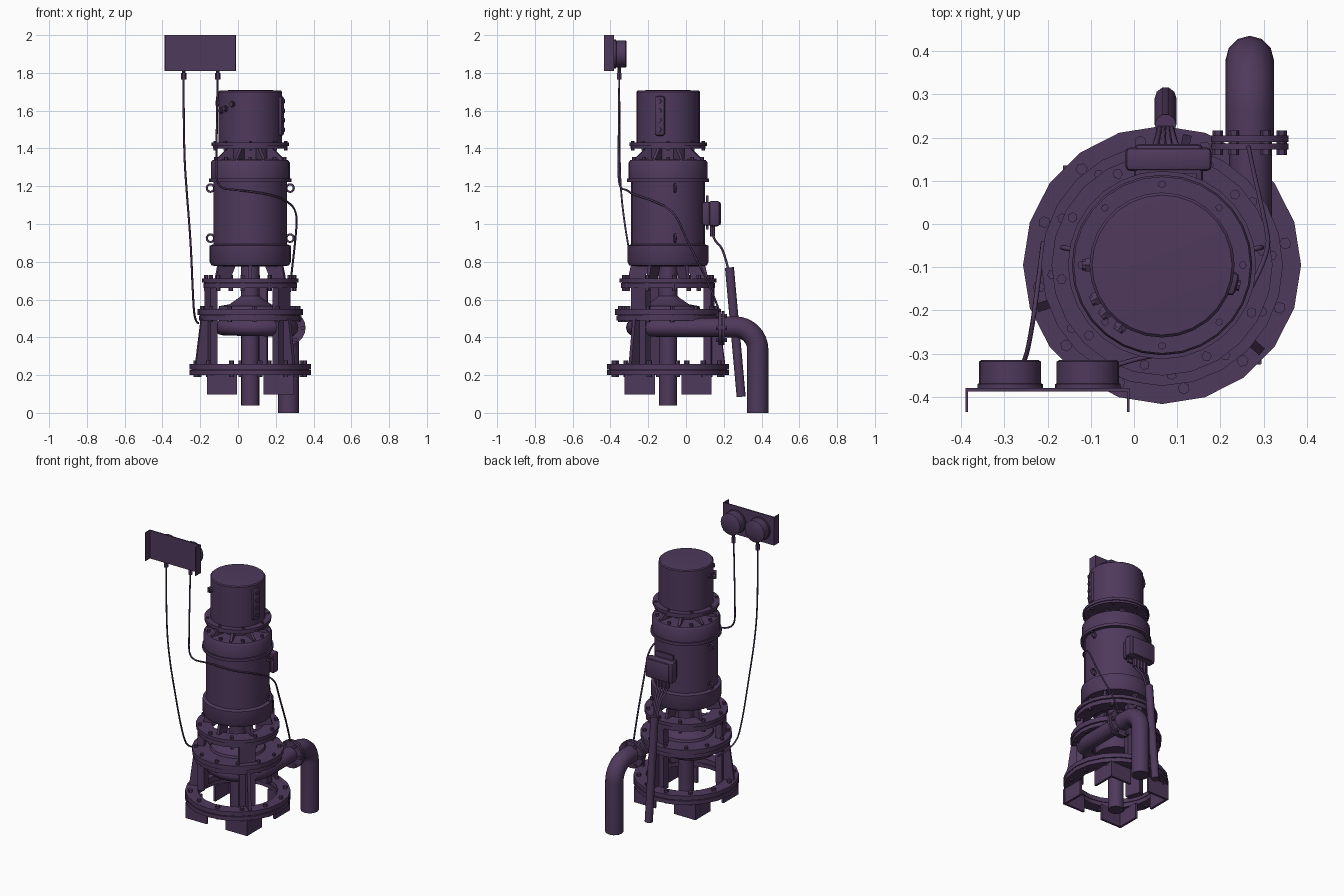
import bpy, bmesh
from math import cos, sin, pi, radians
from mathutils import Matrix, Vector

cube = bpy.data.objects.get("Cube")
if cube:
    bpy.data.objects.remove(cube)

# One paint for the whole machine
paint = bpy.data.materials.new("dark purple paint")
colour = (0.078, 0.041, 0.107, 1)
paint.diffuse_color = colour
paint.use_nodes = True
paint.node_tree.nodes["Principled BSDF"].inputs["Base Color"].default_value = colour

AXIS = Matrix.Translation((0.065, -0.095, 0))  # vertical axis of the pump


def polar(deg, r=0.0, z=0.0):
    return AXIS @ Matrix.Rotation(radians(deg), 4, 'Z') @ Matrix.Translation((r, 0, z))


def finish(name, bm, matrix=Matrix.Identity(4), smooth=True):
    bmesh.ops.recalc_face_normals(bm, faces=bm.faces)
    mesh = bpy.data.meshes.new(name)
    bm.to_mesh(mesh)
    bm.free()
    mesh.transform(matrix)
    mesh.materials.append(paint)
    obj = bpy.data.objects.new(name, mesh)
    bpy.context.collection.objects.link(obj)
    if smooth:
        bpy.ops.object.select_all(action='DESELECT')
        obj.select_set(True)
        bpy.context.view_layer.objects.active = obj
        bpy.ops.object.shade_smooth_by_angle(angle=radians(35))
    return obj


def lathe(name, profile, sides=28, matrix=AXIS, closed=False):
    """Revolve (radius, height) points; closed profiles make rings."""
    bm = bmesh.new()
    rings = [[bm.verts.new((r * cos(2 * pi * i / sides), r * sin(2 * pi * i / sides), z))
              for i in range(sides)] for r, z in profile]
    pairs = list(zip(rings, rings[1:]))
    if closed:
        pairs.append((rings[-1], rings[0]))
    else:
        bm.faces.new(rings[0])
        bm.faces.new(rings[-1])
    for a, b in pairs:
        for i in range(sides):
            j = (i + 1) % sides
            bm.faces.new((a[i], a[j], b[j], b[i]))
    return finish(name, bm, matrix)


def ring(name, r_in, r_out, z0, z1, sides=28):
    return lathe(name, [(r_in, z0), (r_out, z0), (r_out, z1), (r_in, z1)], sides, closed=True)


def rod(name, r, z0, z1, sides=20, matrix=AXIS):
    return lathe(name, [(r, z0), (r, z1)], sides, matrix)


def block(name, size, matrix, bevel=0.0):
    bm = bmesh.new()
    bmesh.ops.create_cube(bm, size=1, matrix=Matrix.Diagonal((*size, 1)))
    if bevel:
        bmesh.ops.bevel(bm, geom=bm.edges[:], offset=bevel, segments=2, affect='EDGES', profile=0.5)
    return finish(name, bm, matrix, bevel > 0)


def rib(name, outline, thick, deg):
    """Upright radial plate from a (radius, height) outline."""
    bm = bmesh.new()
    face = bm.faces.new([bm.verts.new((r, -thick / 2, z)) for r, z in outline])
    grown = bmesh.ops.extrude_face_region(bm, geom=[face])["geom"]
    bmesh.ops.translate(bm, vec=(0, thick, 0),
                        verts=[v for v in grown if isinstance(v, bmesh.types.BMVert)])
    return finish(name, bm, polar(deg), False)


def tube(name, points, r, kind='POLY', radii=None, res=3):
    curve = bpy.data.curves.new(name, 'CURVE')
    curve.dimensions = '3D'
    curve.bevel_depth, curve.bevel_resolution = r, res
    curve.use_fill_caps = True
    curve.resolution_u = 5
    spline = curve.splines.new(kind)
    spline.points.add(len(points) - 1)
    for i, p in enumerate(points):
        spline.points[i].co = (*p, 1)
        spline.points[i].radius = radii[i] if radii else 1
    if kind == 'NURBS':
        spline.order_u = 3
        spline.use_endpoint_u = True
    curve.materials.append(paint)
    obj = bpy.data.objects.new(name, curve)
    bpy.context.collection.objects.link(obj)
    return obj


def bolts(name, count, r, z0, z1, size=0.012, start=0):
    for i in range(count):
        rod(name, size, z0, z1, 6, polar(start + i * 360 / count, r))


# Base ring with angle-iron feet
ring("base_ring_lower", 0.245, 0.322, 0.20, 0.226, 20)
ring("base_ring_upper", 0.245, 0.322, 0.231, 0.26, 20)
ring("base_ring_gasket", 0.25, 0.312, 0.222, 0.235, 20)
bolts("base_bolt", 12, 0.29, 0.19, 0.277, 0.014, 10)
for sx in (-1, 1):
    for sy in (-1, 1):
        block("foot_side_plate", (0.015, 0.16, 0.105), AXIS @ Matrix.Translation((sx * 0.222, sy * 0.15, 0.15)))
        block("foot_end_plate", (0.16, 0.015, 0.105), AXIS @ Matrix.Translation((sx * 0.15, sy * 0.222, 0.15)))

# Three support legs with outer gussets, continued above the pump plate
for deg in (-41, 79, 199):
    block("support_leg", (0.04, 0.1, 0.42), polar(deg, 0.22, 0.46))
    rib("leg_gusset", [(0.23, 0.255), (0.307, 0.255), (0.275, 0.5), (0.23, 0.5)], 0.02, deg)

# Pump plate, cover and upper flange
rod("pump_plate_lower", 0.272, 0.49, 0.515, 24)
rod("pump_plate_upper", 0.28, 0.518, 0.55, 24)
rod("pump_plate_gasket", 0.265, 0.51, 0.52, 24)
bolts("pump_plate_bolt", 12, 0.255, 0.482, 0.565, start=5)
lathe("pump_cover", [(0.17, 0.55), (0.165, 0.565), (0.11, 0.575), (0.06, 0.61), (0.05, 0.62)])
ring("upper_flange_lower", 0.16, 0.248, 0.66, 0.687, 24)
ring("upper_flange_top", 0.16, 0.256, 0.69, 0.712, 24)
ring("upper_flange_gasket", 0.165, 0.24, 0.68, 0.695, 24)
bolts("upper_flange_bolt", 10, 0.235, 0.645, 0.73, start=8)

# Shaft and suction pipe
rod("drive_shaft", 0.05, 0.55, 0.8)
rod("suction_pipe", 0.048, 0.04, 0.48)

# Spiral volute running into the discharge pipe
steps = 26
path, radii = [], []
for i in range(steps + 1):
    t = i / steps
    a = pi / 2 + t * 1.5 * pi
    r = 0.12 + 0.085 * t
    path.append(AXIS @ Vector((r * cos(a), r * sin(a), 0.452)))
    radii.append(0.7 + 0.3 * t)
path.append(Vector((0.27, 0.19, 0.452)))
tube("volute", path, 0.05, radii=radii + [1], res=4)
rod("volute_core", 0.13, 0.415, 0.495, 24)

# Discharge flanges and elbow
flange_turn = Matrix.Rotation(-pi / 2, 4, 'X')
for y0 in (0.172, 0.19):
    rod("discharge_flange", 0.09, 0, 0.015, 20, Matrix.Translation((0.268, y0, 0.45)) @ flange_turn)
for i in range(6):
    a = i * pi / 3
    rod("discharge_bolt", 0.012, -0.012, 0.045, 6,
        Matrix.Translation((0.268 + 0.074 * cos(a), 0.172, 0.45 + 0.074 * sin(a))) @ flange_turn)
bend = [(0.268, 0.26 + 0.12 * sin(a), 0.335 + 0.12 * cos(a)) for a in [k * pi / 16 for k in range(9)]]
tube("discharge_elbow", [(0.268, 0.19, 0.455)] + bend + [(0.268, 0.38, 0.0)], 0.056, res=4)

# Motor
for i in range(6):
    rib("lower_motor_rib", [(0.13, 0.70), (0.215, 0.70), (0.195, 0.79), (0.09, 0.79)], 0.018, 30 + i * 60)
lathe("motor_lower_housing", [(0.16, 0.775), (0.205, 0.78), (0.215, 0.80), (0.215, 0.885), (0.195, 0.893)])
rod("motor_body", 0.195, 0.885, 1.24, 28)
rod("motor_seam_ring", 0.218, 1.222, 1.242, 28)
lathe("motor_upper_housing", [(0.209, 1.24), (0.209, 1.325), (0.2, 1.338), (0.1, 1.345)])
rod("motor_neck", 0.1, 1.33, 1.41)
for i in range(8):
    rib("neck_rib", [(0.09, 1.33), (0.19, 1.33), (0.19, 1.345), (0.12, 1.41), (0.09, 1.41)], 0.016, 22 + i * 45)
bolts("neck_bolt", 8, 0.18, 1.33, 1.355, 0.011)
rod("cap_flange_lower", 0.198, 1.40, 1.413, 28)
rod("cap_flange_upper", 0.205, 1.413, 1.432, 28)
bolts("cap_flange_bolt", 8, 0.187, 1.39, 1.44, 0.009)
lathe("motor_cap", [(0.168, 1.43), (0.168, 1.7), (0.162, 1.706), (0.08, 1.71)])

# Lifting eyes
for deg in (10, 170):
    for z in (0.925, 1.19):
        loop = [(0.02 * cos(a) + 0.214, 0.02 * sin(a)) for a in [k * pi / 8 for k in range(17)]]
        tube("lifting_eye", [polar(deg) @ Vector((x, 0, z + h)) for x, h in loop], 0.006, res=1)

# Cap fittings and the long inspection cover
for deg, z in ((180, 1.64), (207, 1.6), (220, 1.61), (236, 1.635)):
    side = Matrix.Rotation(pi / 2, 4, 'Y')
    rod("cap_fitting", 0.013, 0, 0.03, 10, polar(deg, 0.155, z) @ side)
    rod("cap_fitting_nut", 0.017, 0, 0.012, 6, polar(deg, 0.165, z) @ side)
block("inspection_cover", (0.03, 0.055, 0.21), polar(-15, 0.165, 1.572), 0.012)
for z in (1.5, 1.55, 1.6, 1.65):
    rod("inspection_stud", 0.012, 0, 0.022, 8, polar(-15, 0.165, z) @ Matrix.Rotation(pi / 2, 4, 'Y'))

# Terminal box, cables and conduit
block("terminal_box", (0.16, 0.1, 0.125), Matrix.Translation((0.08, 0.135, 1.055)), 0.012)
block("terminal_box_lid", (0.2, 0.055, 0.135), Matrix.Translation((0.08, 0.15, 1.055)), 0.012)
block("terminal_box_bracket", (0.13, 0.012, 0.18), Matrix.Translation((0.08, 0.112, 1.06)))
for dx in (-0.036, -0.012, 0.012, 0.036):
    rod("cable_gland", 0.014, 0.935, 1.0, 8, Matrix.Translation((0.075 + dx, 0.14, 0)))
    tube("power_cable", [(0.075 + dx, 0.14, 0.95), (0.075 + dx, 0.15, 0.91), (0.073 + dx / 2, 0.2, 0.87),
                         (0.073 + dx / 3, 0.228, 0.74)], 0.007, 'NURBS', res=1)
tube("conduit", [(0.073, 0.23, 0.77), (0.073, 0.292, 0.085)], 0.025)

# Gauge panel with folded ends, two gauges and their stems
block("gauge_panel", (0.38, 0.008, 0.19), Matrix.Translation((-0.2, -0.384, 1.905)))
for x in (-0.387, -0.013):
    block("panel_fold", (0.006, 0.055, 0.19), Matrix.Translation((x, -0.4075, 1.905)))
for x in (-0.287, -0.107):
    place = Matrix.Translation((x, -0.383, 1.9)) @ flange_turn
    lathe("gauge", [(0.076, 0), (0.076, 0.012), (0.072, 0.014), (0.072, 0.064), (0.066, 0.068)], 24, place)
    rod("gauge_stem", 0.009, 1.79, 1.835, 10, Matrix.Translation((x, -0.353, 0)))
    rod("gauge_nut", 0.014, 1.765, 1.8, 6, Matrix.Translation((x, -0.353, 0)))

# Sensing lines
tube("left_sensing_line", [(-0.288, -0.353, 1.78), (-0.288, -0.353, 1.4), (-0.27, -0.345, 1.15),
                           (-0.25, -0.31, 0.9), (-0.24, -0.26, 0.65), (-0.23, -0.2, 0.48),
                           (-0.21, -0.04, 0.475)], 0.0055, 'NURBS', res=1)
tube("right_sensing_line", [(-0.108, -0.353, 1.78), (-0.115, -0.358, 1.35), (-0.115, -0.357, 1.19),
                            (0.0, -0.31, 1.18), (0.155, -0.29, 1.16), (0.25, -0.19, 1.13),
                            (0.315, -0.06, 1.07), (0.305, 0.0, 0.92), (0.275, 0.13, 0.67),
                            (0.265, 0.18, 0.53)], 0.0055, 'NURBS', res=1)
